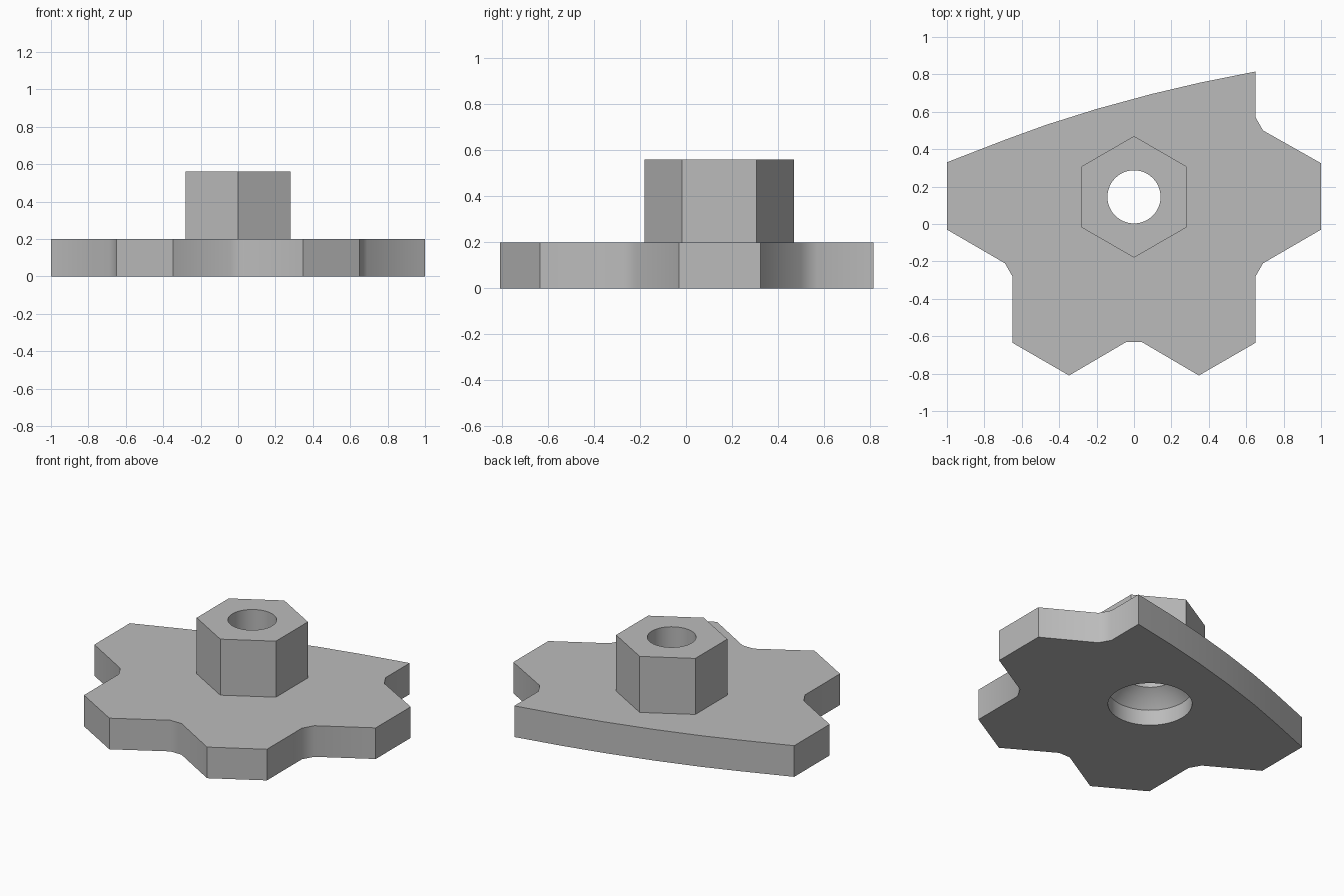
import bpy
import bmesh
from math import cos, sin, pi, radians

if "Cube" in bpy.data.objects:
    bpy.data.objects.remove(bpy.data.objects["Cube"], do_unlink=True)

AXIS_Y = 0.145      # the bore and hub share this axis
PLATE_TOP = 0.2
HUB_TOP = 0.56

grey = bpy.data.materials.new("plain grey")
grey.use_nodes = True
grey.diffuse_color = (0.5, 0.5, 0.5, 1)
grey.node_tree.nodes["Principled BSDF"].inputs["Base Color"].default_value = (0.5, 0.5, 0.5, 1)


def finish(name, bm):
    bmesh.ops.recalc_face_normals(bm, faces=bm.faces)
    mesh = bpy.data.meshes.new(name)
    bm.to_mesh(mesh)
    bm.free()
    mesh.materials.append(grey)
    obj = bpy.data.objects.new(name, mesh)
    bpy.context.collection.objects.link(obj)
    return obj


def prism(name, outline, bottom, top):
    bm = bmesh.new()
    base = bm.faces.new([bm.verts.new((x, y, bottom)) for x, y in outline])
    side = bmesh.ops.extrude_face_region(bm, geom=[base], use_keep_orig=True)
    raised = [v for v in side["geom"] if isinstance(v, bmesh.types.BMVert)]
    bmesh.ops.translate(bm, verts=raised, vec=(0, 0, top - bottom))
    return finish(name, bm)


def lathe(name, profile, steps=48):
    bm = bmesh.new()
    rings = [[bm.verts.new((r * cos(2 * pi * i / steps), AXIS_Y + r * sin(2 * pi * i / steps), z))
              for i in range(steps)] for r, z in profile]
    for low, high in zip(rings, rings[1:]):
        for i in range(steps):
            j = (i + 1) % steps
            bm.faces.new((low[i], low[j], high[j], high[i]))
    bm.faces.new(rings[0])
    bm.faces.new(rings[-1])
    return finish(name, bm)


def drill(obj, cutter):
    mod = obj.modifiers.new("bore", "BOOLEAN")
    mod.operation = "DIFFERENCE"
    mod.solver = "EXACT"
    mod.object = cutter
    bpy.ops.object.select_all(action="DESELECT")
    obj.select_set(True)
    bpy.context.view_layer.objects.active = obj
    bpy.ops.object.modifier_apply(modifier=mod.name)
    bpy.ops.object.shade_smooth_by_angle(angle=radians(36))


# Toothed plate: mirrored lower teeth, one extra upper notch, swept back edge
teeth = [(1, 0.325), (1, -0.03), (0.69, -0.21), (0.65, -0.28),
         (0.65, -0.635), (0.347, -0.81), (0.04, -0.63)]
mirrored = [(-x, y) for x, y in reversed(teeth[1:])]
back_edge = [(-1, 0.33), (-0.69, 0.45), (-0.47, 0.53), (-0.2, 0.615),
             (0.09, 0.694), (0.35, 0.755), (0.65, 0.815)]
upper_notch = [(0.65, 0.57), (0.69, 0.5)]
plate = prism("toothed_plate", teeth + mirrored + back_edge + upper_notch, 0, PLATE_TOP)

# Hexagonal hub
hexagon = [(0.325 * cos(pi / 6 + k * pi / 3), AXIS_Y + 0.325 * sin(pi / 6 + k * pi / 3))
           for k in range(6)]
hub = prism("hexagonal_hub", hexagon, PLATE_TOP, HUB_TOP)

# Bore with a wide rounded recess underneath
cutter = lathe("bore_cutter", [(0.245, -0.1), (0.245, 0.1), (0.2, 0.155), (0.142, 0.195), (0.142, 0.7)])
cutter.hide_render = True
for part in (plate, hub):
    drill(part, cutter)
bpy.data.objects.remove(cutter, do_unlink=True)
